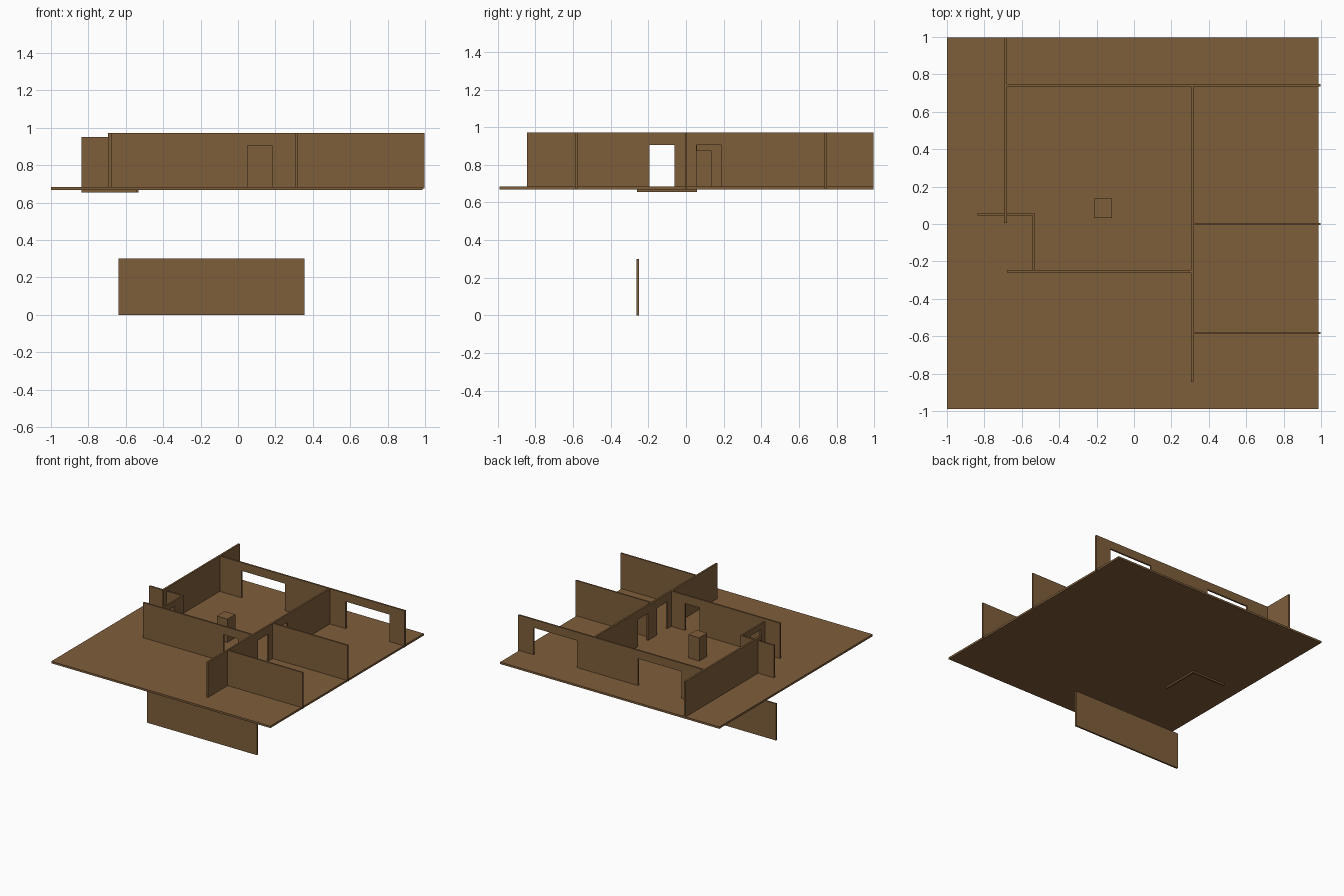
import bpy
import bmesh
from mathutils import Vector

if "Cube" in bpy.data.objects:
    bpy.data.objects.remove(bpy.data.objects["Cube"])

brown = bpy.data.materials.new("warm_brown")
brown.diffuse_color = (0.212, 0.112, 0.044, 1)
brown.use_nodes = True
brown.node_tree.nodes["Principled BSDF"].inputs["Base Color"].default_value = brown.diffuse_color

BASE, TOP, DOOR_TOP, FLOOR = 0.674, 0.973, 0.905, 0.684


def finish(name, bm):
    bmesh.ops.recalc_face_normals(bm, faces=bm.faces)
    mesh = bpy.data.meshes.new(name)
    bm.to_mesh(mesh)
    bm.free()
    mesh.materials.append(brown)
    obj = bpy.data.objects.new(name, mesh)
    bpy.context.collection.objects.link(obj)
    return obj


def wall(name, axis, start, end, near, far, openings=(), z0=BASE, z1=TOP):
    """Upright wall along an axis: its outline, notched by openings, is extruded."""
    outline = [(start, z1), (start, z0)]
    for a, b in openings:
        outline += [(a, z0), (a, DOOR_TOP), (b, DOOR_TOP), (b, z0)]
    outline += [(end, z0), (end, z1)]
    along_x = axis == 'x'
    bm = bmesh.new()
    face = bm.faces.new([bm.verts.new((u, near, z) if along_x else (near, u, z))
                         for u, z in outline])
    ext = bmesh.ops.extrude_face_region(bm, geom=[face])
    shift = Vector((0, far - near, 0) if along_x else (far - near, 0, 0))
    bmesh.ops.translate(bm, vec=shift,
                        verts=[g for g in ext["geom"] if isinstance(g, bmesh.types.BMVert)])
    return finish(name, bm)


def box(name, x0, x1, y0, y1, z0, z1):
    bm = bmesh.new()
    bmesh.ops.create_cube(bm, size=1)
    bmesh.ops.scale(bm, vec=(x1 - x0, y1 - y0, z1 - z0), verts=bm.verts)
    bmesh.ops.translate(bm, vec=((x0 + x1) / 2, (y0 + y1) / 2, (z0 + z1) / 2), verts=bm.verts)
    return finish(name, bm)


# floor slab, free-standing block and the detached panel below
box("floor", -1.0, 0.987, -0.99, 0.997, 0.668, FLOOR)
box("pillar", -0.215, -0.118, 0.032, 0.135, FLOOR - 0.005, 0.875)
box("lower_panel", -0.64, 0.355, -0.264, -0.25, 0.0, 0.3)

# main walls
wall("left_wall", 'y', 0.006, 0.997, -0.695, -0.68)
wall("back_wall", 'x', -0.68, 0.997, 0.735, 0.749, [(-0.483, -0.09), (0.462, 0.857)])
wall("middle_wall", 'y', -0.845, 0.735, 0.305, 0.319, [(-0.195, -0.06), (0.055, 0.188)])
wall("front_wall", 'x', -0.68, 0.305, -0.26, -0.246, [(0.05, 0.183)])

# room dividers on the right
for i, y in enumerate((0.0, -0.583)):
    wall(f"divider_wall_{i + 1}", 'x', 0.319, 0.997, y - 0.006, y + 0.006)

# entry corner: slightly lower walls that poke through the floor
wall("entry_side_wall", 'x', -0.838, -0.531, 0.045, 0.058, z0=0.655, z1=0.95)
wall("entry_door_wall", 'y', -0.26, 0.045, -0.544, -0.531, [(-0.195, -0.06)], z0=0.655, z1=0.95)
box("entry_threshold", -0.544, -0.531, -0.195, -0.06, 0.655, FLOOR - 0.002)
